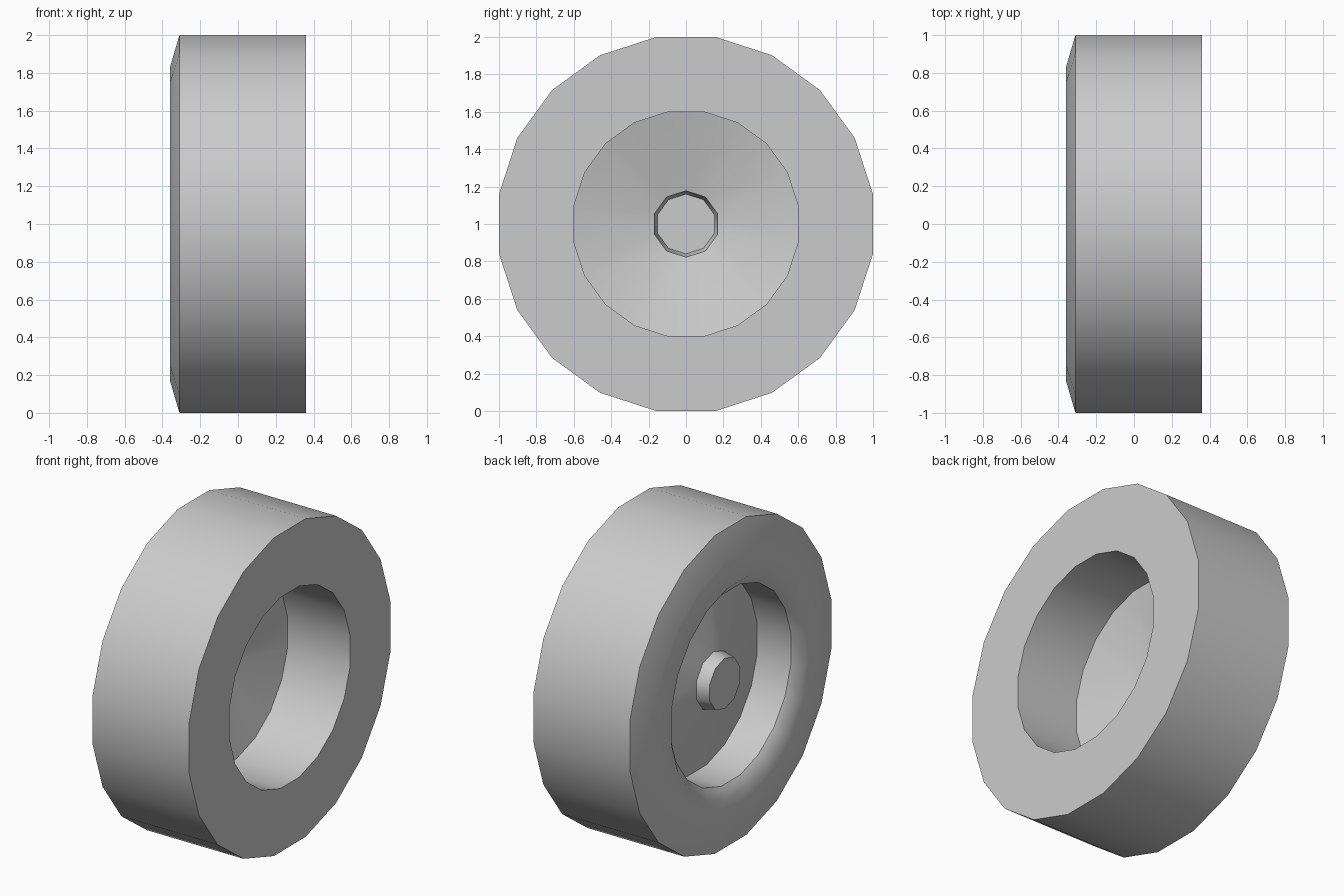
import bpy, bmesh
from math import cos, sin, pi, radians

cube = bpy.data.objects.get("Cube")
if cube:
    bpy.data.objects.remove(cube)

SIDES = 20
STEP = 2 * pi / SIDES
FIT = 1 / cos(STEP / 2)      # flat-to-flat radius -> corner radius

grey = bpy.data.materials.new("plain grey")
grey.use_nodes = True
colour = (0.6, 0.6, 0.6, 1)
grey.diffuse_color = colour
grey.node_tree.nodes["Principled BSDF"].inputs["Base Color"].default_value = colour


def ring(bm, x, r, count, start=0.0):
    """Circle of vertices around the x axis, angles measured from the top."""
    angles = [start + 2 * pi * i / count for i in range(count)]
    return [bm.verts.new((x, r * sin(a), 1 + r * cos(a))) for a in angles]


def band(bm, a, b):
    n = len(a)
    for i in range(n):
        j = (i + 1) % n
        bm.faces.new((a[i], a[j], b[j], b[i]))


def finish(bm, name):
    mesh = bpy.data.meshes.new(name)
    bm.to_mesh(mesh)
    bm.free()
    mesh.materials.append(grey)
    obj = bpy.data.objects.new(name, mesh)
    bpy.context.collection.objects.link(obj)
    bpy.ops.object.select_all(action='DESELECT')
    obj.select_set(True)
    bpy.context.view_layer.objects.active = obj
    bpy.ops.object.shade_smooth_by_angle(angle=radians(45))
    return obj


# Tyre: closed profile (x, radius) swept around the axle
profile = [(0.36, 1), (-0.31, 1), (-0.36, 0.83), (-0.36, 0.66), (-0.31, 0.6), (0.36, 0.6)]
bm = bmesh.new()
rings = [ring(bm, x, r * FIT, SIDES, STEP / 2) for x, r in profile]
for a, b in zip(rings, rings[1:] + rings[:1]):
    band(bm, a, b)
bmesh.ops.recalc_face_normals(bm, faces=bm.faces)
finish(bm, "tyre")

# Wheel disc: shallow cone with a tapered, hollow hub cap
bm = bmesh.new()
rim = ring(bm, -0.075, 0.6 * FIT, SIDES, STEP / 2)
hub = ring(bm, -0.19, 0.178, SIDES // 2)
cap = ring(bm, -0.27, 0.16, SIDES // 2)
for i in range(SIDES // 2):
    k = 2 * i
    bm.faces.new((hub[i], rim[k - 1], rim[k]))
    bm.faces.new((hub[i], rim[k], rim[k + 1], hub[(i + 1) % len(hub)]))
band(bm, hub, cap)
bm.faces.new(cap)
bmesh.ops.recalc_face_normals(bm, faces=bm.faces)
bm.normal_update()
if sum(f.normal.x for f in bm.faces) > 0:
    bmesh.ops.reverse_faces(bm, faces=bm.faces)
finish(bm, "wheel_disc")
